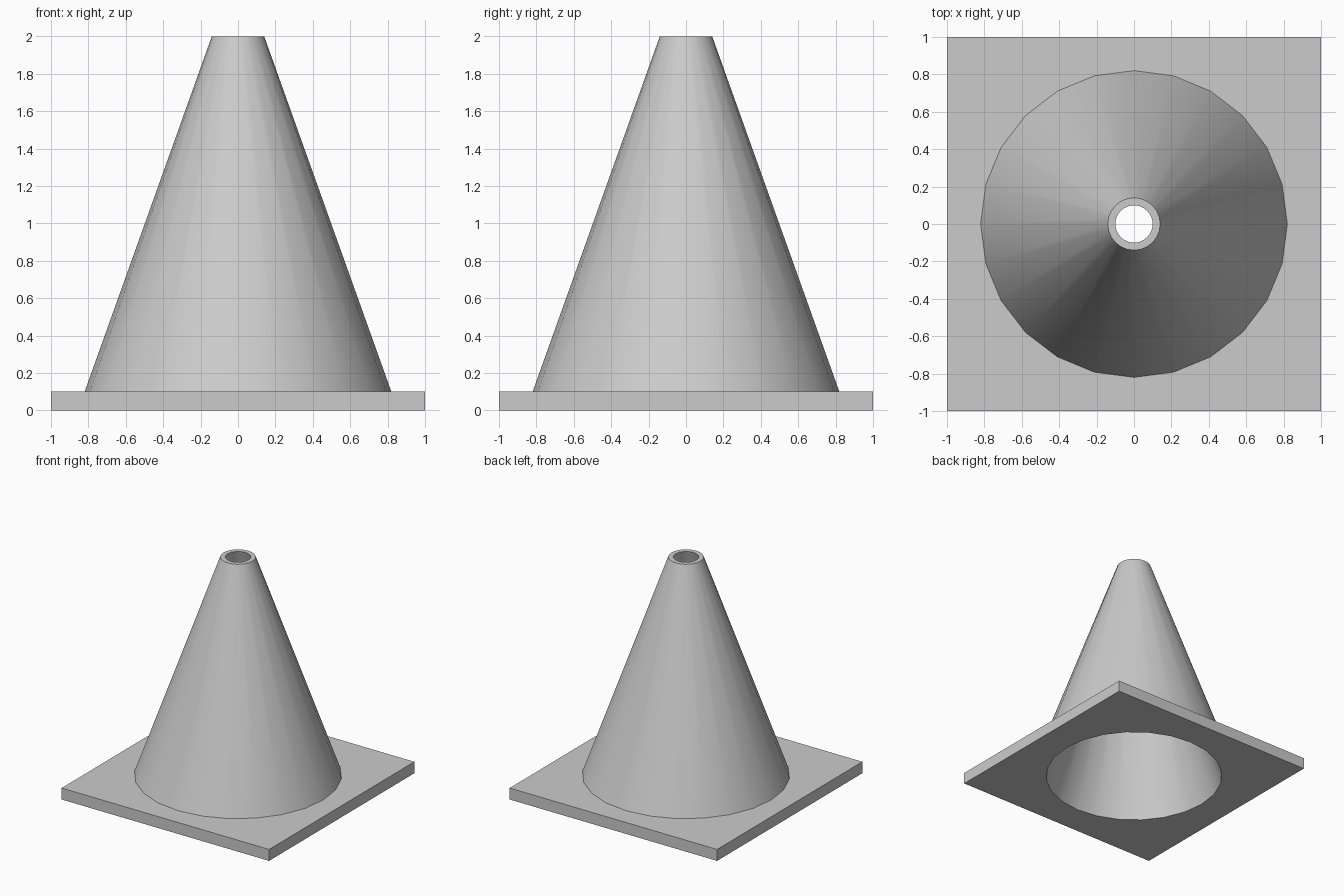
import bpy, bmesh
from math import cos, sin, tau, radians

if "Cube" in bpy.data.objects:
    bpy.data.objects.remove(bpy.data.objects["Cube"])

SIDES = 24
bm = bmesh.new()


def ring(r, z, square=False):
    """Ring of vertices, either round or pushed out radially onto a square."""
    verts = []
    for i in range(SIDES):
        c, s = cos(tau * i / SIDES), sin(tau * i / SIDES)
        k = r / max(abs(c), abs(s)) if square else r
        verts.append(bm.verts.new((c * k, s * k, z)))
    return verts


# closed cross-section: hollow inside, rim, outer cone, square base plate
rings = [
    ring(0.73, 0.0),
    ring(0.10, 2.0),
    ring(0.14, 2.0),
    ring(0.82, 0.1),
    ring(1.0, 0.1, True),
    ring(1.0, 0.0, True),
]
for a, b in zip(rings, rings[1:] + rings[:1]):
    for i in range(SIDES):
        j = (i + 1) % SIDES
        bm.faces.new((a[i], a[j], b[j], b[i]))
bmesh.ops.recalc_face_normals(bm, faces=bm.faces)

# hollow cone with its base plate as one watertight body
mesh = bpy.data.meshes.new("cone_with_base")
bm.to_mesh(mesh)
bm.free()
cone = bpy.data.objects.new("cone_with_base", mesh)
bpy.context.collection.objects.link(cone)
bpy.context.view_layer.objects.active = cone
cone.select_set(True)
bpy.ops.object.shade_smooth_by_angle(angle=radians(30))
